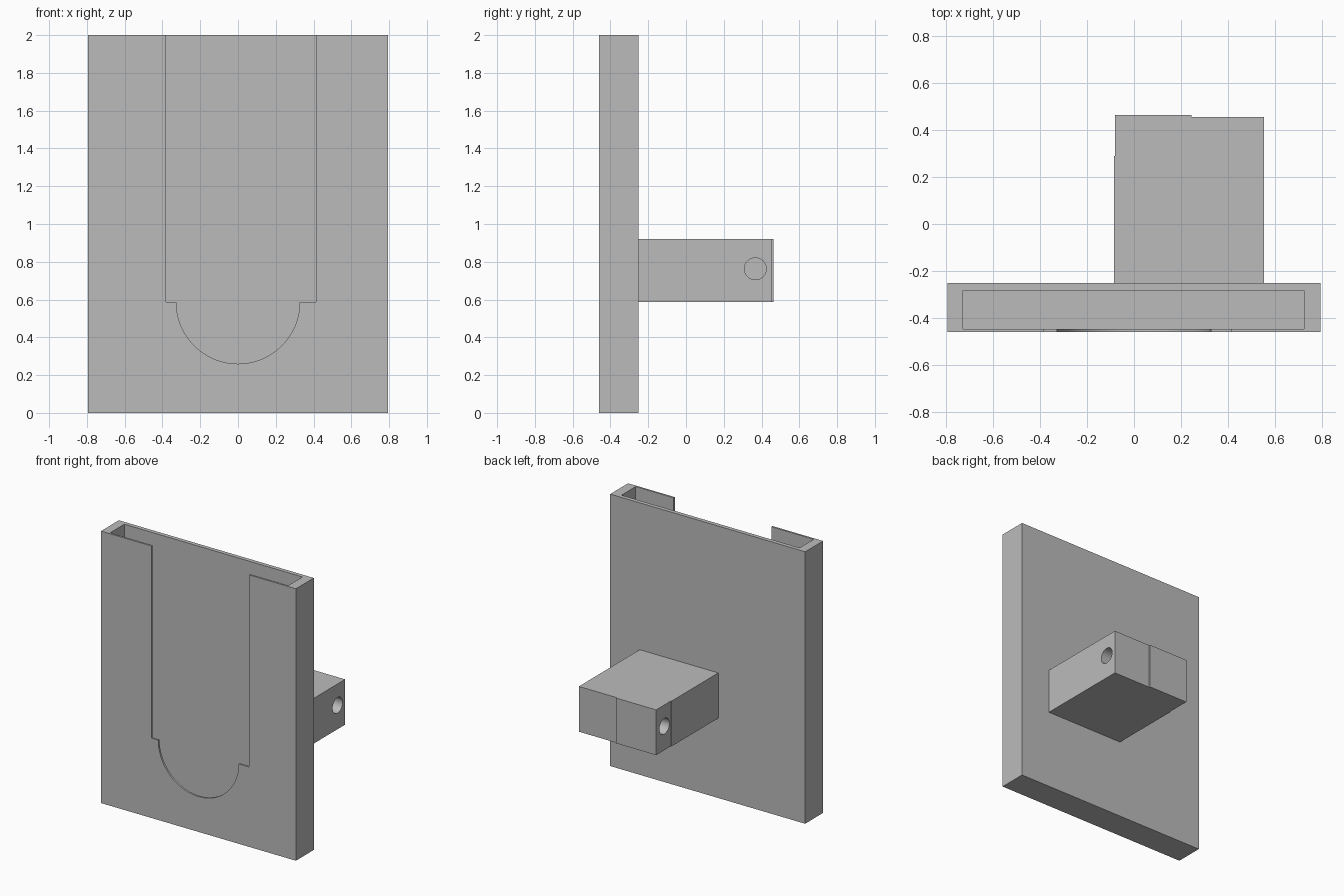
import bpy, bmesh, math
from mathutils import Matrix

cube = bpy.data.objects.get("Cube")
if cube:
    bpy.data.objects.remove(cube, do_unlink=True)

GREY = (0.5, 0.5, 0.5, 1)
mat = bpy.data.materials.new("plain grey")
mat.use_nodes = True
mat.diffuse_color = GREY
mat.node_tree.nodes["Principled BSDF"].inputs["Base Color"].default_value = GREY


def add_object(name, bm):
    bmesh.ops.recalc_face_normals(bm, faces=bm.faces)
    mesh = bpy.data.meshes.new(name)
    bm.to_mesh(mesh)
    bm.free()
    mesh.materials.append(mat)
    obj = bpy.data.objects.new(name, mesh)
    bpy.context.collection.objects.link(obj)
    return obj


def prism(name, outline, place, depth):
    """Extrude a 2D outline; place maps each point to 3D."""
    bm = bmesh.new()
    face = bm.faces.new([bm.verts.new(place(*p)) for p in outline])
    ext = bmesh.ops.extrude_face_region(bm, geom=[face])
    verts = [v for v in ext["geom"] if isinstance(v, bmesh.types.BMVert)]
    bmesh.ops.translate(bm, verts=verts, vec=depth)
    return add_object(name, bm)


def box(name, x, y, z):
    outline = [(x[0], y[0]), (x[1], y[0]), (x[1], y[1]), (x[0], y[1])]
    return prism(name, outline, lambda a, b: (a, b, z[0]), (0, 0, z[1] - z[0]))


def cut(obj, cutter):
    cutter.hide_render = True
    mod = obj.modifiers.new("cut", "BOOLEAN")
    mod.operation = "DIFFERENCE"
    mod.solver = "EXACT"
    mod.object = cutter
    bpy.context.view_layer.objects.active = obj
    bpy.ops.object.modifier_apply(modifier=mod.name)
    bpy.data.objects.remove(cutter, do_unlink=True)


# Flat holder with a deep pocket open at the top
holder = box("holder_shell", (-0.793, 0.793), (-0.46, -0.252), (0, 2))
cut(holder, box("pocket_cutter", (-0.727, 0.722), (-0.446, -0.282), (0.07, 2.1)))

# Front window: straight slot ending in a narrower half circle
R, SHOULDER, STEPS = 0.327, 0.587, 48
window = [(0.412, 2.1), (-0.382, 2.1), (-0.382, SHOULDER)]
for i in range(STEPS + 1):
    a = math.pi * (1 + i / STEPS)
    window.append((R * math.cos(a), SHOULDER + R * math.sin(a)))
window.append((0.412, SHOULDER))
cut(holder, prism("window_cutter", window, lambda x, z: (x, -0.5, z), (0, 0.1, 0)))

# Rear mounting block with a slight step on its back and side
block_outline = [(-0.086, -0.252), (0.553, -0.252), (0.553, 0.455), (0.245, 0.455),
                 (0.245, 0.463), (-0.081, 0.463), (-0.081, 0.29), (-0.086, 0.29)]
block = prism("mounting_block", block_outline, lambda x, y: (x, y, 0.587), (0, 0, 0.333))

# Blind pin hole in each side of the block
for side_x in (-0.081, 0.553):
    bm = bmesh.new()
    bmesh.ops.create_cone(bm, cap_ends=True, segments=32, radius1=0.058, radius2=0.058,
                          depth=0.4, matrix=Matrix.Translation((side_x, 0.367, 0.763))
                          @ Matrix.Rotation(math.pi / 2, 4, "Y"))
    cut(block, add_object("pin_hole_cutter", bm))

# Smooth the round walls and keep the corners crisp
for obj in (holder, block):
    bpy.ops.object.select_all(action="DESELECT")
    obj.select_set(True)
    bpy.context.view_layer.objects.active = obj
    bpy.ops.object.shade_smooth_by_angle(angle=math.radians(30))
